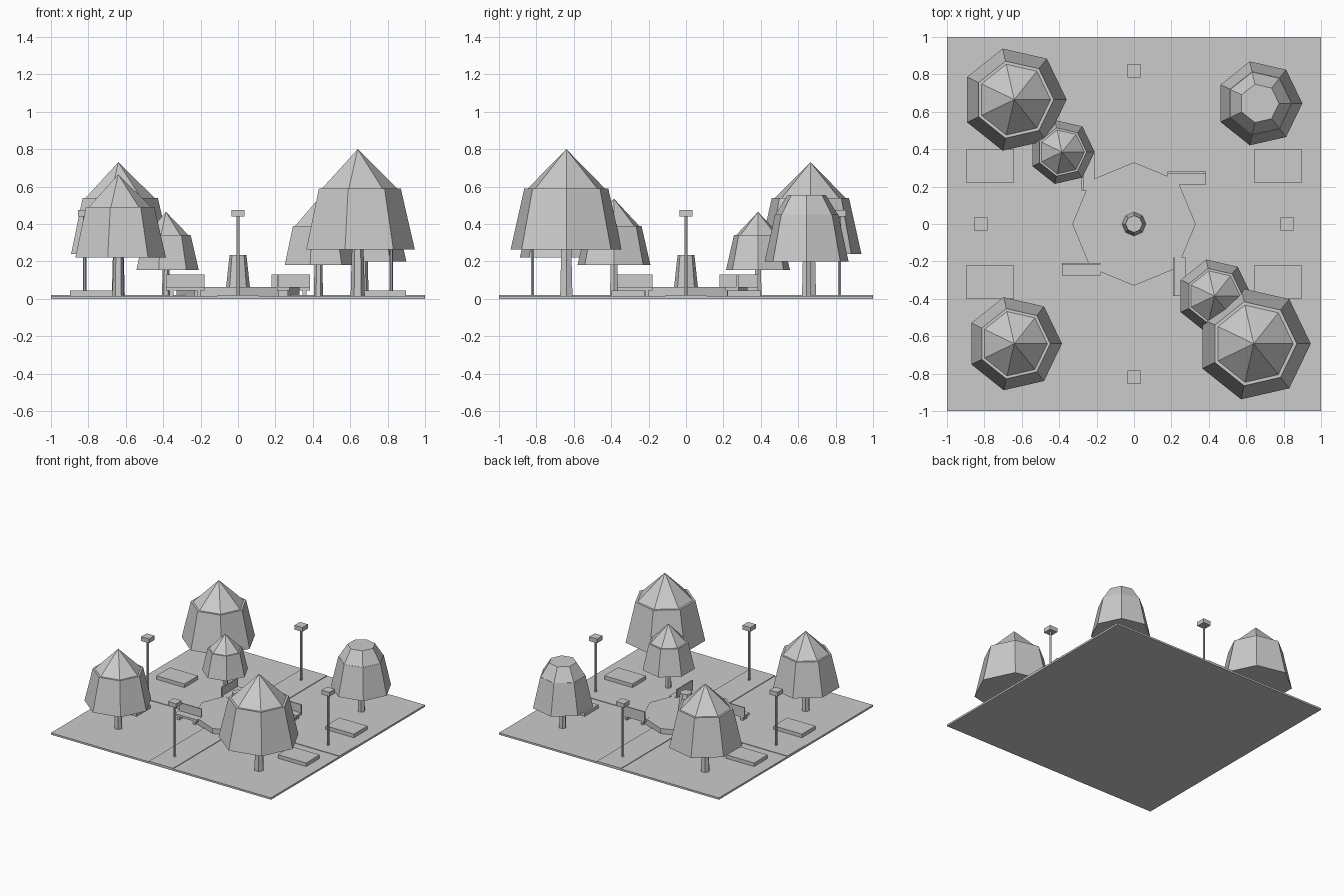
import bpy
import math

if "Cube" in bpy.data.objects:
    bpy.data.objects.remove(bpy.data.objects["Cube"])

grey = bpy.data.materials.new("stone_grey")
grey.diffuse_color = (0.6, 0.6, 0.6, 1)
grey.use_nodes = True
grey.node_tree.nodes["Principled BSDF"].inputs["Base Color"].default_value = grey.diffuse_color


def finish(obj, name):
    obj.name = name
    obj.data.materials.append(grey)
    return obj


def box(name, x0, x1, y0, y1, z0, z1):
    bpy.ops.mesh.primitive_cube_add(
        size=1, location=((x0 + x1) / 2, (y0 + y1) / 2, (z0 + z1) / 2))
    obj = bpy.context.object
    obj.scale = (x1 - x0, y1 - y0, z1 - z0)
    return finish(obj, name)


def frustum(name, x, y, z0, z1, r0, r1, sides):
    # Tapered prism with one corner pointing along +x
    bpy.ops.mesh.primitive_cone_add(
        vertices=sides, radius1=r0, radius2=r1, depth=z1 - z0,
        location=(x, y, (z0 + z1) / 2))
    obj = bpy.context.object
    corner = obj.data.vertices[0].co
    angle = -math.atan2(corner.y, corner.x)
    obj.rotation_euler.z = angle
    return finish(obj, name)


# Ground and crossing paths
GROUND = 0.015
box("ground", -1, 1, -1, 1, 0, GROUND)
box("path_north_south", -0.11, 0.11, -1, 1, 0.005, 0.02)
box("path_east_west", -1, 1, -0.11, 0.11, 0.005, 0.0195)

# Central plinth and column
frustum("plaza_plinth", 0, 0, 0.01, 0.062, 0.33, 0.33, 8)
frustum("center_column", 0, 0, 0.06, 0.235, 0.064, 0.045, 8)

# Raised planting beds
for sx in (-1, 1):
    for sy in (-1, 1):
        x, y = 0.77 * sx, 0.31 * sy
        box("planting_bed", x - 0.128, x + 0.128, y - 0.088, y + 0.088, 0.01, 0.045)

# Lamp posts
for x, y in ((0.82, 0), (-0.82, 0), (0, 0.82), (0, -0.82)):
    frustum("lamp_post", x, y, 0.01, 0.445, 0.009, 0.009, 6)
    box("lamp_head", x - 0.036, x + 0.036, y - 0.036, y + 0.036, 0.44, 0.475)


def bench(along_x, start, back, facing):
    # start: low end of the length, back: coordinate of the backrest
    def part(name, a0, a1, d0, d1, z0, z1):
        lo, hi = sorted((back + facing * d0, back + facing * d1))
        a0, a1 = start + a0, start + a1
        if along_x:
            box(name, a0, a1, lo, hi, z0, z1)
        else:
            box(name, lo, hi, a0, a1, z0, z1)
    part("bench_seat", 0, 0.205, 0, 0.068, 0.045, 0.063)
    part("bench_back", 0, 0.205, 0, 0.009, 0.062, 0.13)
    for a in (0.02, 0.165):
        part("bench_leg", a, a + 0.02, 0.008, 0.06, 0.01, 0.046)


bench(True, -0.385, -0.208, -1)
bench(True, 0.18, 0.28, -1)
bench(False, -0.385, 0.208, 1)
bench(False, 0.18, -0.28, 1)

# Trees: x, y, radius, canopy bottom, ring height, top, upper base ratio, tip radius
trees = (
    (0.64, -0.64, 0.305, 0.265, 0.59, 0.80, 0.70, 0),
    (-0.64, -0.64, 0.255, 0.22, 0.49, 0.665, 0.70, 0),
    (-0.64, 0.665, 0.28, 0.24, 0.54, 0.73, 0.70, 0),
    (-0.385, 0.385, 0.175, 0.155, 0.34, 0.465, 0.70, 0),
    (0.43, -0.385, 0.20, 0.18, 0.39, 0.535, 0.70, 0),
    (0.67, 0.645, 0.23, 0.20, 0.45, 0.555, 0.75, 0.105),
)
for x, y, r, low, ring, top, ratio, tip in trees:
    frustum("tree_trunk", x, y, 0.01, low + 0.03, r * 0.125, r * 0.1, 6)
    frustum("tree_canopy", x, y, low, ring, r, r * 0.755, 7)
    frustum("tree_crown", x, y, ring - 0.002, top, r * ratio, tip, 7)
